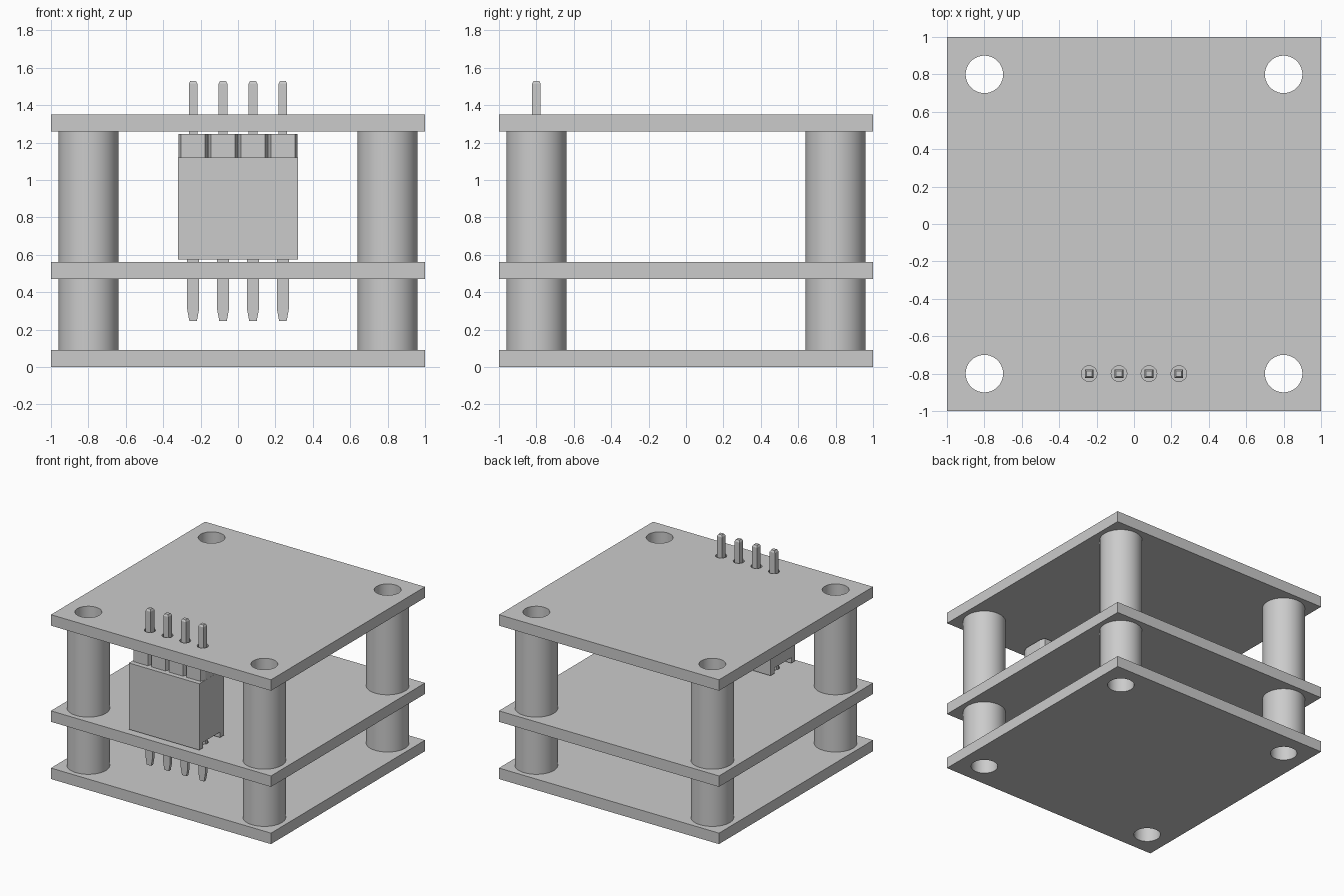
import bpy
import bmesh
from math import cos, sin, pi, radians
from mathutils import Matrix, Vector

if "Cube" in bpy.data.objects:
    bpy.data.objects.remove(bpy.data.objects["Cube"], do_unlink=True)

grey = bpy.data.materials.new("light grey")
grey.use_nodes = True
grey.diffuse_color = (0.6, 0.6, 0.6, 1)
grey.node_tree.nodes["Principled BSDF"].inputs["Base Color"].default_value = (0.6, 0.6, 0.6, 1)

# Extrusion axes: columns are where the profile's own x, y and depth point
ALONG_Z = Matrix.Identity(4)
ALONG_X = Matrix(((0, 0, 1, 0), (1, 0, 0, 0), (0, 1, 0, 0), (0, 0, 0, 1)))
ALONG_Y = Matrix.Rotation(radians(90), 4, 'X')

CORNERS = [(x, y) for x in (-0.8, 0.8) for y in (-0.8, 0.8)]
PINS = [-0.24, -0.08, 0.08, 0.24]
ROW_Y = -0.8


def circle(cx, cy, r, n=64):
    return [(cx + r * cos(2 * pi * i / n), cy + r * sin(2 * pi * i / n)) for i in range(n)]


def rect(x0, y0, x1, y1):
    return [(x0, y0), (x1, y0), (x1, y1), (x0, y1)]


def finish(name, bm):
    mesh = bpy.data.meshes.new(name)
    bmesh.ops.recalc_face_normals(bm, faces=bm.faces)
    bm.to_mesh(mesh)
    bm.free()
    mesh.materials.clear()
    mesh.materials.append(grey)
    obj = bpy.data.objects.new(name, mesh)
    bpy.context.collection.objects.link(obj)
    return obj


def prism(name, loops, lo, hi, axes=ALONG_Z, smooth=False):
    """Fill closed outlines (inner ones become holes) and extrude from lo to hi."""
    curve = bpy.data.curves.new(name + "_profile", 'CURVE')
    curve.dimensions = '2D'
    curve.fill_mode = 'BOTH'
    curve.extrude = (hi - lo) / 2
    for loop in loops:
        spline = curve.splines.new('POLY')
        spline.points.add(len(loop) - 1)
        for point, (x, y) in zip(spline.points, loop):
            point.co = (x, y, 0, 1)
        spline.use_cyclic_u = True
    temp = bpy.data.objects.new(name + "_profile", curve)
    bpy.context.collection.objects.link(temp)
    bpy.context.view_layer.update()
    mesh = bpy.data.meshes.new_from_object(temp.evaluated_get(bpy.context.evaluated_depsgraph_get()))
    bpy.data.objects.remove(temp, do_unlink=True)
    bm = bmesh.new()
    bm.from_mesh(mesh)
    bpy.data.meshes.remove(mesh)
    bmesh.ops.remove_doubles(bm, verts=bm.verts, dist=0.0002)
    bm.transform(axes @ Matrix.Translation((0, 0, (lo + hi) / 2)))
    for face in bm.faces:
        face.smooth = False
        face.material_index = 0
    obj = finish(name, bm)
    if smooth:
        bpy.ops.object.select_all(action='DESELECT')
        obj.select_set(True)
        bpy.context.view_layer.objects.active = obj
        bpy.ops.object.shade_smooth_by_angle(angle=radians(30))
    return obj


# Three square boards with corner holes; the upper two also take the pins
board = rect(-1, -1, 1, 1)
mounts = [circle(x, y, 0.1) for x, y in CORNERS]
pin_holes = [circle(x, ROW_Y, 0.042, 24) for x in PINS]
prism("bottom_board", [board] + mounts, 0, 0.09, smooth=True)
prism("middle_board", [board] + mounts + pin_holes, 0.47, 0.56, smooth=True)
prism("top_board", [board] + mounts + pin_holes, 1.26, 1.35, smooth=True)

# Hollow spacers between the boards
for i, (x, y) in enumerate(CORNERS):
    tube = [circle(x, y, 0.16), circle(x, y, 0.1)]
    prism(f"lower_spacer_{i + 1}", tube, 0.09, 0.47, smooth=True)
    prism(f"upper_spacer_{i + 1}", tube, 0.56, 1.26, smooth=True)

# Socket housing with a channel along its underside
f, b, foot = ROW_Y - 0.16, ROW_Y + 0.16, 0.05
prism("socket_housing", [[(f, 0.575), (f + foot, 0.575), (f + foot, 0.62), (b - foot, 0.62),
                          (b - foot, 0.575), (b, 0.575), (b, 1.12), (f, 1.12)]],
      -0.32, 0.32, ALONG_X)

# Header strip: four chamfered segments joined in one outline
front_edge, back_edge = [], []
for x in PINS:
    for dx, d in ((-0.079, 0.08), (-0.064, 0.12), (0.064, 0.12), (0.079, 0.08)):
        front_edge.append((x + dx, ROW_Y - d))
        back_edge.append((x + dx, ROW_Y + d))
prism("header_strip", [front_edge + back_edge[::-1]], 1.12, 1.245)

for i, x in enumerate(PINS):
    # Flat tapered socket leg
    prism(f"socket_leg_{i + 1}", [[(x - 0.02, 0.245), (x + 0.02, 0.245), (x + 0.032, 0.31),
                                   (x + 0.032, 0.64), (x - 0.032, 0.64), (x - 0.032, 0.31)]],
          -ROW_Y - 0.013, -ROW_Y + 0.013, ALONG_Y)
    # Square header pin with a blunt tip
    bm = bmesh.new()
    bmesh.ops.create_cube(bm, size=1, matrix=Matrix.Translation((x, ROW_Y, 1.31))
                          @ Matrix.Diagonal((0.046, 0.046, 0.41, 1)))
    top = max(bm.faces, key=lambda face: face.calc_center_median().z)
    tip = bmesh.ops.extrude_face_region(bm, geom=[top])["geom"]
    verts = [v for v in tip if isinstance(v, bmesh.types.BMVert)]
    bmesh.ops.delete(bm, geom=[top], context='FACES_ONLY')
    bmesh.ops.scale(bm, verts=verts, vec=(0.65, 0.65, 1),
                    space=Matrix.Translation((-x, -ROW_Y, 0)))
    bmesh.ops.translate(bm, verts=verts, vec=Vector((0, 0, 0.015)))
    finish(f"header_pin_{i + 1}", bm)
